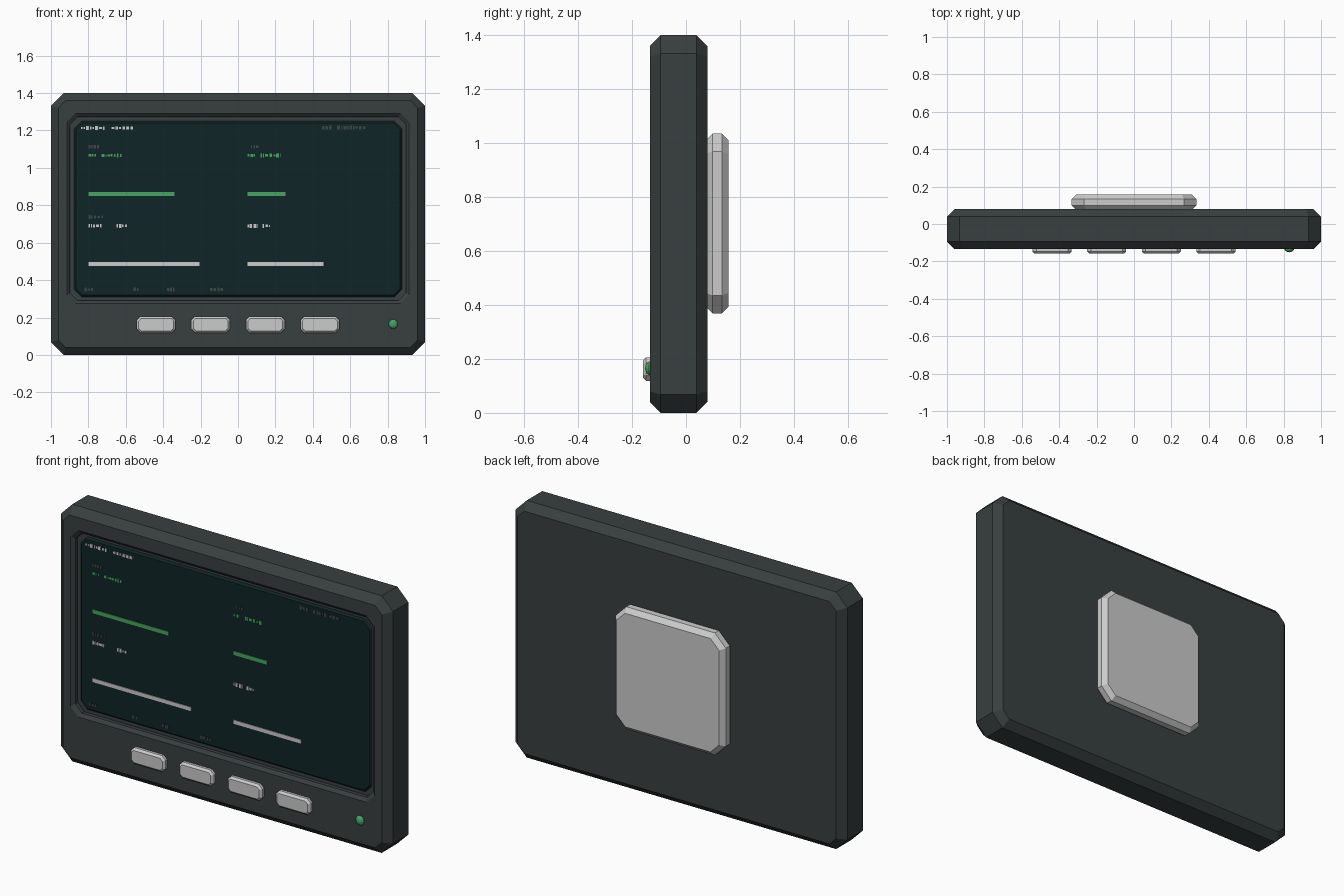
import bpy, bmesh, random

random.seed(4)
cube = bpy.data.objects.get("Cube")
if cube:
    bpy.data.objects.remove(cube, do_unlink=True)


def material(name, rgb):
    m = bpy.data.materials.new(name)
    m.use_nodes = True
    m.diffuse_color = (*rgb, 1)
    m.node_tree.nodes["Principled BSDF"].inputs["Base Color"].default_value = (*rgb, 1)
    return m


CASE = material("dark grey case", (0.04, 0.05, 0.05))
GLASS = material("deep teal screen", (0.005, 0.018, 0.02))
LIGHT = material("light grey", (0.6, 0.6, 0.6))
GREEN = material("green", (0.06, 0.38, 0.12))
DIM = material("dim grey", (0.05, 0.06, 0.06))


def finish(name, bm, mat):
    bmesh.ops.recalc_face_normals(bm, faces=bm.faces)
    mesh = bpy.data.meshes.new(name)
    bm.to_mesh(mesh)
    bm.free()
    mesh.materials.append(mat)
    obj = bpy.data.objects.new(name, mesh)
    bpy.context.collection.objects.link(obj)
    return obj


def octagon(bm, y, x, z, hw, hh, cut):
    """Loop of a rectangle with cut corners, facing the front."""
    pts = []
    for sx, sz in ((1, 1), (-1, 1), (-1, -1), (1, -1)):
        a = (x + sx * hw, y, z + sz * (hh - cut))
        b = (x + sx * (hw - cut), y, z + sz * hh)
        pts += [a, b] if sx == sz else [b, a]
    return [bm.verts.new(p) for p in pts]


def loft(name, mat, sections):
    """Closed solid through a row of octagon loops."""
    bm = bmesh.new()
    loops = [octagon(bm, *s) for s in sections]
    for p, q in zip(loops, loops[1:]):
        for i in range(8):
            j = (i + 1) % 8
            bm.faces.new((p[i], p[j], q[j], q[i]))
    bm.faces.new(loops[0])
    bm.faces.new(loops[-1])
    return finish(name, bm, mat)


def slab(name, mat, x, z, hw, hh, cut, back, front, bevel):
    """Plate with cut corners and chamfered rims."""
    def ring(y, inset):
        return (y, x, z, hw - inset, hh - inset, cut - inset * 0.6)
    return loft(name, mat, [ring(back, bevel), ring(back - bevel, 0),
                            ring(front + bevel, 0), ring(front, bevel)])


# Case with a stepped screen recess
MID = 0.7
WIN = 0.782
loft("case", CASE, [
    (0.079, 0, MID, 0.96, 0.66, 0.04),
    (0.039, 0, MID, 1.0, 0.7, 0.068),
    (-0.094, 0, MID, 1.0, 0.7, 0.068),
    (-0.134, 0, MID, 0.96, 0.66, 0.04),
    (-0.134, 0, WIN, 0.915, 0.508, 0.045),
    (-0.119, 0, WIN, 0.897, 0.49, 0.04),
    (-0.098, 0, WIN, 0.897, 0.49, 0.04),
])

# Screen glass
SCREEN_Y = -0.108
slab("screen", GLASS, 0, 0.78, 0.877, 0.47, 0.04, -0.085, SCREEN_Y, 0.01)

# Rear mounting plate
slab("rear_mount", LIGHT, 0, MID + 0.002, 0.333, 0.333, 0.066, 0.157, 0.074, 0.024)

# Four push buttons
for i in range(4):
    slab("button_%d" % (i + 1), LIGHT, -0.438 + i * 0.292, 0.162, 0.104, 0.044,
         0.02, -0.12, -0.159, 0.011)

# Status lamp
bm = bmesh.new()
bmesh.ops.create_uvsphere(bm, u_segments=10, v_segments=8, radius=0.026)
bmesh.ops.scale(bm, vec=(1, 0.75, 1), verts=bm.verts)
bmesh.ops.translate(bm, vec=(0.83, -0.132, 0.165), verts=bm.verts)
finish("status_lamp", bm, GREEN)


def add_plate(bm, x0, x1, z, h):
    """Thin raised strip on the glass."""
    geo = bmesh.ops.create_cube(bm, size=1)["verts"]
    bmesh.ops.scale(bm, vec=(x1 - x0, 0.005, h), verts=geo)
    bmesh.ops.translate(bm, vec=((x0 + x1) / 2, SCREEN_Y - 0.001, z), verts=geo)


def bars(name, mat, spans):
    bm = bmesh.new()
    for x0, x1, z in spans:
        add_plate(bm, x0, x1, z, 0.021)
    finish(name, bm, mat)


def readout(name, mat, spans):
    """Rows of small abstract dashes."""
    bm = bmesh.new()
    for x0, x1, z in spans:
        x = x0
        while x < x1:
            w = random.uniform(0.006, 0.016)
            add_plate(bm, x, min(x + w, x1), z, random.uniform(0.01, 0.022))
            x += w + random.uniform(0.004, 0.008)
    finish(name, bm, mat)


# Level bars
bars("green_bars", GREEN, [(-0.8, -0.34, 0.86), (0.05, 0.253, 0.86)])
bars("light_bars", LIGHT, [(-0.8, -0.205, 0.485), (0.05, 0.457, 0.485)])

# Readout marks
readout("light_marks", LIGHT, [(-0.84, -0.715, 1.213), (-0.675, -0.555, 1.213),
                               (-0.8, -0.73, 0.69), (-0.65, -0.59, 0.69),
                               (0.05, 0.105, 0.69), (0.13, 0.17, 0.69)])
readout("green_marks", GREEN, [(-0.8, -0.76, 1.067), (-0.73, -0.62, 1.067),
                               (0.05, 0.09, 1.067), (0.12, 0.23, 1.067)])
readout("dim_marks", DIM, [(0.45, 0.5, 1.215), (0.53, 0.69, 1.215),
                           (-0.8, -0.74, 1.113), (0.07, 0.11, 1.113),
                           (-0.8, -0.72, 0.738), (-0.82, -0.77, 0.35),
                           (-0.56, -0.53, 0.35), (-0.38, -0.34, 0.35),
                           (-0.15, -0.08, 0.35)])
